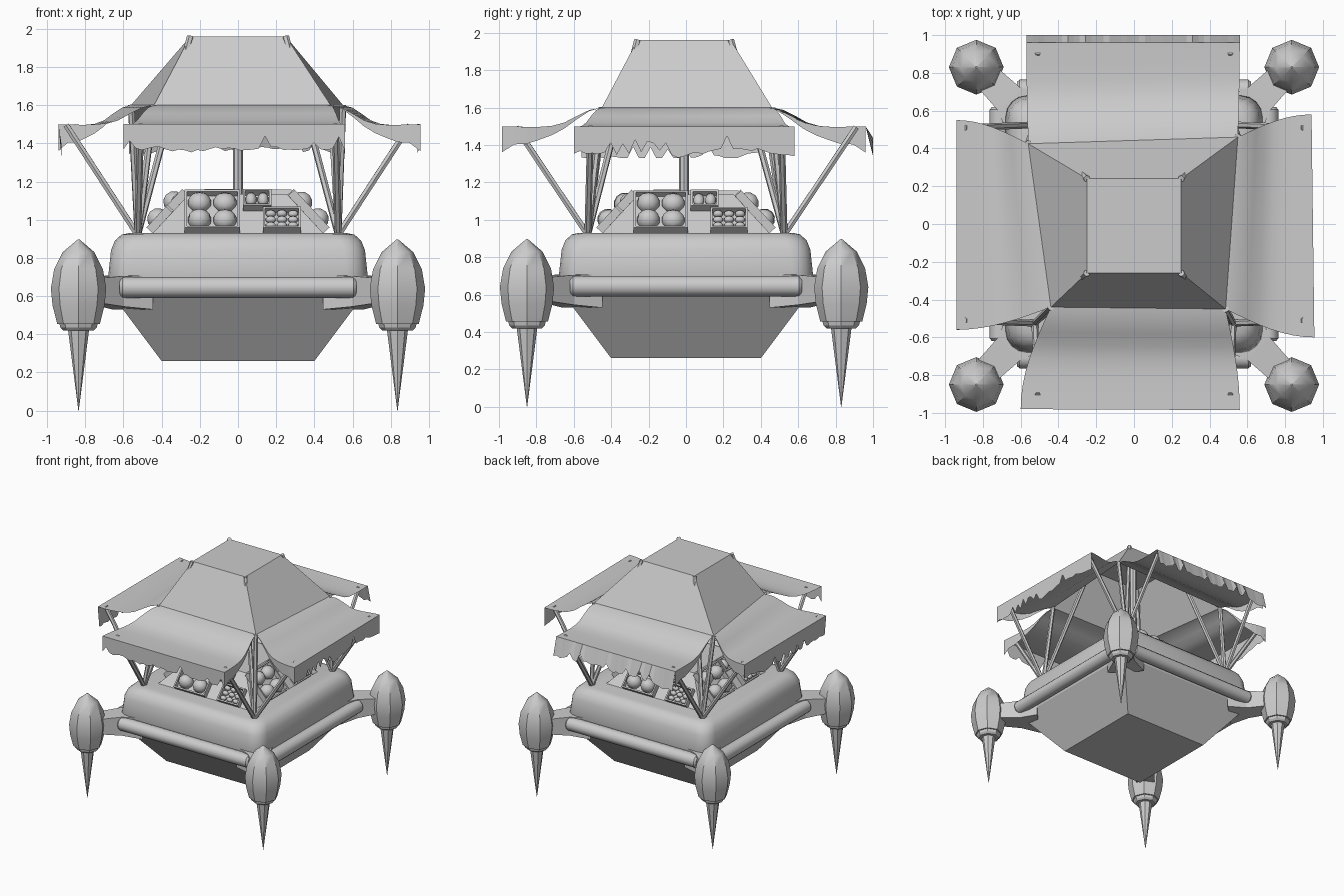
import bpy, bmesh, math, random
from mathutils import Vector, Matrix

if "Cube" in bpy.data.objects:
    bpy.data.objects.remove(bpy.data.objects["Cube"])

random.seed(4)


def make(name, verts, faces, smooth=None, fix=True):
    me = bpy.data.meshes.new(name)
    me.from_pydata([tuple(v) for v in verts], [], faces)
    if fix:
        bm = bmesh.new()
        bm.from_mesh(me)
        bmesh.ops.recalc_face_normals(bm, faces=bm.faces)
        bm.to_mesh(me)
        bm.free()
    ob = bpy.data.objects.new(name, me)
    bpy.context.collection.objects.link(ob)
    if smooth:
        bpy.context.view_layer.objects.active = ob
        bpy.ops.object.select_all(action='DESELECT')
        ob.select_set(True)
        bpy.ops.object.shade_smooth_by_angle(angle=math.radians(smooth))
    return ob


def loft(name, rings, smooth=None, cap0=True, cap1=True):
    n = len(rings[0])
    faces = [(k * n + i, k * n + (i + 1) % n, (k + 1) * n + (i + 1) % n, (k + 1) * n + i)
             for k in range(len(rings) - 1) for i in range(n)]
    if cap0:
        faces.append(tuple(range(n)))
    if cap1:
        faces.append(tuple(range((len(rings) - 1) * n, len(rings) * n)))
    return make(name, [v for r in rings for v in r], faces, smooth)


def square(h, z, r=0, n=4):
    if not r:
        return [Vector((sx * h, sy * h, z)) for sx, sy in ((1, 1), (-1, 1), (-1, -1), (1, -1))]
    out = []
    for q, (sx, sy) in enumerate(((1, 1), (-1, 1), (-1, -1), (1, -1))):
        for i in range(n + 1):
            a = math.pi / 2 * (q + i / n)
            out.append(Vector((sx * (h - r) + r * math.cos(a), sy * (h - r) + r * math.sin(a), z)))
    return out


def tube(name, a, b, stations, sides, smooth=None):
    # stations: (distance fraction, radius) along a-b
    a, b = Vector(a), Vector(b)
    q = (b - a).to_track_quat('Z', 'Y')
    rings = [[a.lerp(b, t) + q @ Vector((r * math.cos(2 * math.pi * i / sides),
              r * math.sin(2 * math.pi * i / sides), 0)) for i in range(sides)] for t, r in stations]
    return loft(name, rings, smooth)


# Hull
loft("lower_hull", [square(0.40, 0.26), square(0.655, 0.60)])
loft("upper_hull", [square(h, z, 0.11) for h, z in
     ((0.655, 0.60), (0.68, 0.70), (0.665, 0.84), (0.645, 0.89), (0.61, 0.922), (0.57, 0.93))], 40)

# Bumpers on all four sides
for k in range(4):
    R = Matrix.Rotation(k * math.pi / 2, 3, 'Z')
    tube(f"bumper_{k}", R @ Vector((-0.62, -0.71, 0.645)), R @ Vector((0.62, -0.71, 0.645)),
         ((0, 0.042), (0.012, 0.055), (0.988, 0.055), (1, 0.042)), 12, 40)

# Engine pods with nozzle, flame and diagonal arm
for sx in (-1, 1):
    for sy in (-1, 1):
        tag = ("left" if sx < 0 else "right") + ("_front" if sy < 0 else "_back")
        x, y = sx * 0.835, sy * 0.84 - 0.01
        lo, hi = (x, y, 0), (x, y, 1)
        tube("pod_" + tag, lo, hi, ((0.455, 0.112), (0.55, 0.136), (0.64, 0.145), (0.74, 0.128),
             (0.83, 0.083), (0.897, 0.004)), 8, 40)
        tube("nozzle_" + tag, lo, hi, ((0.42, 0.08), (0.435, 0.095), (0.456, 0.1)), 8)
        tube("flame_" + tag, lo, hi, ((0.0, 0.001), (0.422, 0.055)), 8)
        d, s = Vector((sx, sy, 0)).normalized(), Vector((-sy, sx, 0)).normalized()
        rings = []
        for dist, w, z0, z1 in ((0.78, 0.15, 0.53, 0.71), (0.93, 0.085, 0.545, 0.705), (1.15, 0.07, 0.57, 0.69)):
            rings.append([d * dist + s * w * i + Vector((0, 0, z)) for i, z in
                          ((-1, z0), (1, z0), (1, z1), (-1, z1))])
        loft("arm_" + tag, rings)

# Skewed roof, open underneath
FL, FR, BR, BL = [Vector(v) for v in ((-0.44, -0.44, 1.6), (0.485, -0.45, 1.6),
                                      (0.55, 0.46, 1.6), (-0.56, 0.425, 1.6))]
top = [Vector((sx * 0.25, sy * 0.25 - 0.01, 1.96)) for sx, sy in ((-1, -1), (1, -1), (1, 1), (-1, 1))]
loft("roof", [[FL, FR, BR, BL], top], cap0=False)

# Awnings with torn valance and one tapered side flap each
DROP = (1.6, 1.587, 1.555, 1.52, 1.502, 1.497, 1.497, 1.498, 1.5)


def awning(name, ia, ib, oa, ob, axis, flap, tilt):
    oa, ob = Vector((*oa, 1.5)), Vector((*ob, 1.5))
    m, n = len(DROP), 6

    def edge(i, o, k):
        t = k / (m - 1)
        p = i.lerp(o, math.sin(t * math.pi / 2))
        p[axis] = i[axis] + (o[axis] - i[axis]) * t
        p.z = DROP[k]
        return p
    A, B = [edge(ia, oa, k) for k in range(m)], [edge(ib, ob, k) for k in range(m)]
    verts = [A[k].lerp(B[k], j / n) for k in range(m) for j in range(n + 1)]
    faces = [(k * (n + 1) + j, (k + 1) * (n + 1) + j, (k + 1) * (n + 1) + j + 1, k * (n + 1) + j + 1)
             for k in range(m - 1) for j in range(n)]
    make(name, verts, faces, 50, False)
    # torn front strip
    c = 36
    up = [oa.lerp(ob, j / c) for j in range(c + 1)]
    level, low = 0.14, []
    for j, p in enumerate(up):
        level = min(0.17, max(0.12, level + random.uniform(-0.015, 0.015)))
        cut = random.uniform(0.04, 0.07) if random.random() < 0.16 and 0 < j < c else 0
        q = p - Vector((0, 0, level - cut))
        q[axis] += tilt
        low.append(q)
    make(name + "_valance", up + low, [(j, c + 1 + j, c + 2 + j, j + 1) for j in range(c)], fix=False)
    side = B if flap else A
    low = [p - Vector((0, 0, 0.14 * (k / (m - 1)) ** 1.5)) for k, p in enumerate(side)]
    low[-2].z += 0.02
    make(name + "_flap", side + low, [(k, m + k, m + k + 1, k + 1) if not flap else (k, k + 1, m + k + 1, m + k)
                                      for k in range(m - 1)], fix=False)


awning("front_awning", FL, FR, (-0.6, -0.98), (0.56, -0.985), 1, 1, 0)
awning("right_awning", FR, BR, (0.955, -0.6), (0.94, 0.58), 0, 0, 0)
awning("back_awning", BR, BL, (0.56, 0.96), (-0.57, 0.96), 1, 1, 0.04)
awning("left_awning", BL, FL, (-0.94, 0.55), (-0.94, -0.56), 0, 0, 0.015)

# Poles: centre, roof corners, roof top corners and awning supports
tube("centre_post", (0, -0.01, 0.93), (0, -0.01, 1.95), ((0, 0.027), (1, 0.027)), 8)
for c, t in zip((FL, FR, BR, BL), top):
    sx, sy = math.copysign(1, c.x), math.copysign(1, c.y)
    base = (sx * 0.525, sy * 0.525, 0.92)
    for name, tip in (("corner_post", c), ("inner_post", t),
                      ("awning_pole_x", (sx * 0.9, sy * 0.51, 1.495)),
                      ("awning_pole_y", (sx * 0.51, sy * 0.91, 1.495))):
        tube(name, base, tip, ((0, 0.018), (1, 0.018)), 6)

# Sloped goods display
loft("display_stand", [square(0.45, 0.925), square(0.255, 1.135)])


def box(bm, M, u0, u1, v0, v1, n0, n1):
    S = Matrix.Diagonal((u1 - u0, v1 - v0, n1 - n0, 1))
    bmesh.ops.create_cube(bm, size=1, matrix=M @ Matrix.Translation(
        ((u0 + u1) / 2, (v0 + v1) / 2, (n0 + n1) / 2)) @ S)


def finish(name, bm, smooth):
    me = bpy.data.meshes.new(name)
    for f in bm.faces:
        f.smooth = smooth
    bm.to_mesh(me)
    bm.free()
    bpy.context.collection.objects.link(bpy.data.objects.new(name, me))


# Crates and produce on each of the four slopes
CRATES = ((-0.28, 0.01, 0.005, 0.275, 2, 2), (0.13, 0.33, 0.005, 0.155, 3, 3), (0.025, 0.175, 0.165, 0.28, 2, 1))
v, nrm = Vector((0, 0.68, 0.733)), Vector((0, -0.733, 0.68))
for k in range(4):
    M = Matrix.Rotation(k * math.pi / 2, 4, 'Z') @ Matrix((
        (1, 0, 0, 0), (0, v.y, nrm.y, -0.45), (0, v.z, nrm.z, 0.925), (0, 0, 0, 1)))
    crates, goods = bmesh.new(), bmesh.new()
    for u0, u1, v0, v1, nu, nv in CRATES:
        w, h = 0.012, 0.045
        box(crates, M, u0, u1, v0, v0 + w, 0, h)
        box(crates, M, u0, u1, v1 - w, v1, 0, h)
        box(crates, M, u0, u0 + w, v0 + w, v1 - w, 0, h)
        box(crates, M, u1 - w, u1, v0 + w, v1 - w, 0, h)
        box(crates, M, u0 + w, u1 - w, v0 + w, v1 - w, 0, 0.008)
        du, dv = (u1 - u0 - 2 * w) / nu, (v1 - v0 - 2 * w) / nv
        for i in range(nu):
            for j in range(nv):
                r = (du * 0.47, dv * 0.47, min(du, dv) * random.uniform(0.4, 0.52))
                T = Matrix.Translation((u0 + w + du * (i + 0.5), v0 + w + dv * (j + 0.5), 0.025))
                bmesh.ops.create_uvsphere(goods, u_segments=10, v_segments=6, radius=1,
                                          matrix=M @ T @ Matrix.Diagonal((*r, 1)))
    finish(f"crates_{k}", crates, False)
    finish(f"produce_{k}", goods, True)
